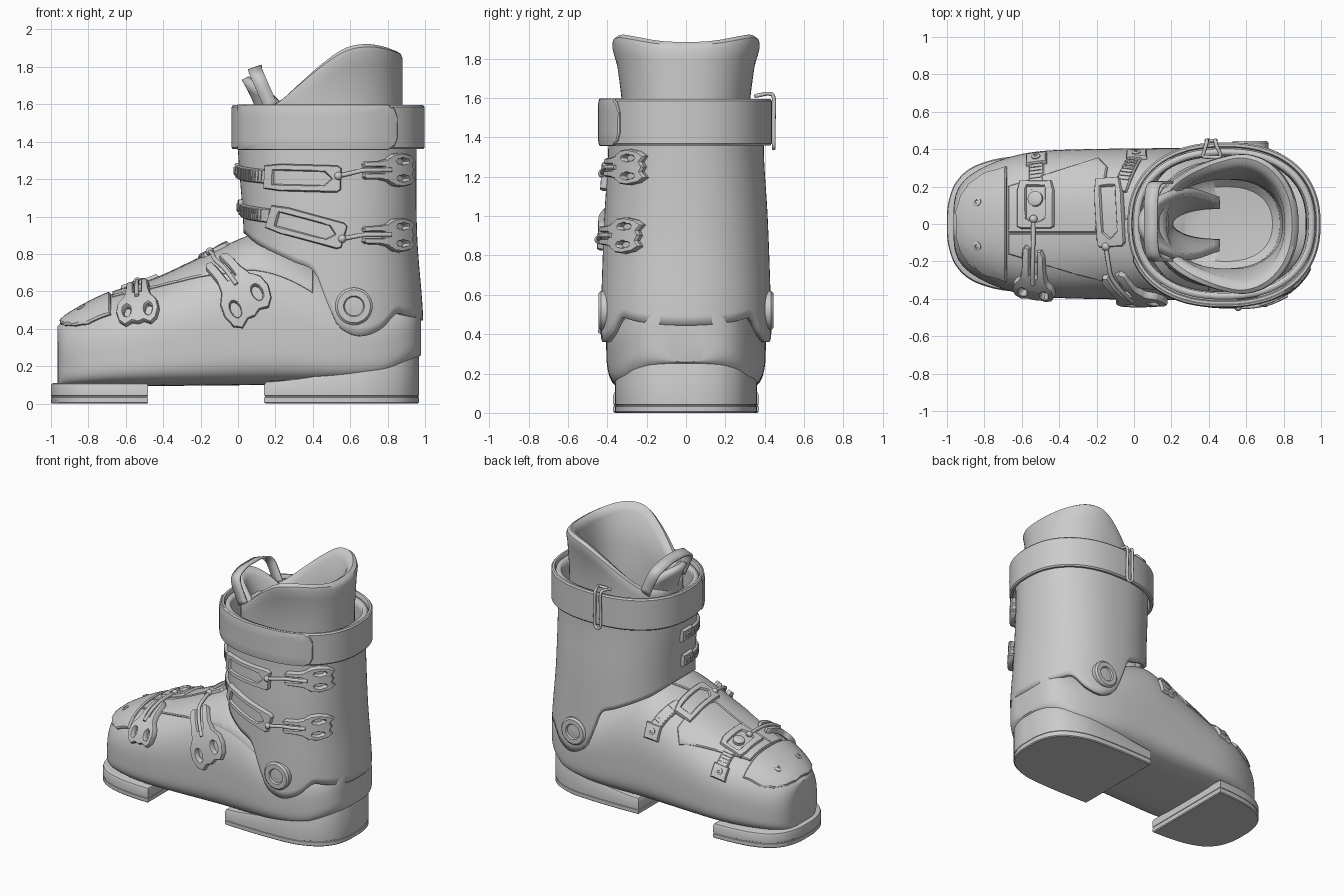
import bpy, bmesh
from math import sin, cos, pi, radians, copysign
from mathutils import Vector as V
from mathutils.bvhtree import BVHTree

if "Cube" in bpy.data.objects:
    bpy.data.objects.remove(bpy.data.objects["Cube"])

def at(tab, x):
    """Smooth interpolation through (x, value) pairs."""
    x = min(max(x, tab[0][0]), tab[-1][0])
    i = next((k for k in range(len(tab) - 2) if x <= tab[k + 1][0]), len(tab) - 2)
    def m(k):
        a, b = tab[max(k - 1, 0)], tab[min(k + 1, len(tab) - 1)]
        return (b[1] - a[1]) / (b[0] - a[0])
    (x0, y0), (x1, y1) = tab[i], tab[i + 1]
    h = x1 - x0
    t = (x - x0) / h
    return ((2*t**3 - 3*t*t + 1)*y0 + (t**3 - 2*t*t + t)*h*m(i)
            + (3*t*t - 2*t**3)*y1 + (t**3 - t*t)*h*m(i + 1))

def smooth_path(pts, k):
    cols = [[(i, p[c]) for i, p in enumerate(pts)] for c in range(len(pts[0]))]
    return [V([at(c, t/k) for c in cols]) for t in range((len(pts) - 1)*k + 1)]

def sp(v, e):
    return copysign(abs(v) ** e, v)

def finish(name, me, thick=0):
    ob = bpy.data.objects.new(name, me)
    bpy.context.collection.objects.link(ob)
    if thick:
        mod = ob.modifiers.new("thickness", 'SOLIDIFY')
        mod.thickness, mod.offset = thick, -1

def loft(name, rings, closed=True, cap0=False, cap1=False, thick=0):
    n = len(rings[0])
    faces = [(r*n + i, r*n + (i+1) % n, (r+1)*n + (i+1) % n, (r+1)*n + i)
             for r in range(len(rings) - 1) for i in range(n if closed else n - 1)]
    if cap0: faces.append(tuple(range(n))[::-1])
    if cap1: faces.append(tuple(range((len(rings) - 1)*n, len(rings)*n)))
    me = bpy.data.meshes.new(name)
    me.from_pydata([tuple(p) for r in rings for p in r], [], faces)
    me.update()
    finish(name, me, thick)
    co = [v.co.copy() for v in me.vertices]
    return BVHTree.FromPolygons(co, faces), [v.normal.copy() for v in me.vertices], faces

def hit(surf, p, n):
    bvh, nor, faces = surf
    loc, _, idx, _ = bvh.ray_cast(p + n*3, -n)
    if loc is None:
        loc, _, idx, _ = bvh.find_nearest(p)
    return loc, sum((nor[i] for i in faces[idx]), V((0, 0, 0))).normalized()

def conform(name, loops, o, u, n, surf, lo=-.012, hi=.02, edge=.006):
    """Plate with 2D outlines (and holes) wrapped on a surface, top edge chamfered."""
    o, u, n = V(o), V(u), V(n).normalized()
    u = (u - n*u.dot(n)).normalized()
    w = n.cross(u)
    bm = bmesh.new()
    for lp in loops:
        vs = [bm.verts.new((a, b, 0)) for a, b in lp]
        for i in range(len(vs)):
            bm.edges.new((vs[i - 1], vs[i]))
    bmesh.ops.triangle_fill(bm, edges=bm.edges[:], use_beauty=True, normal=(0, 0, 1))
    for ax in (0, 1):
        c = [v.co[ax] for v in bm.verts]
        k = int((max(c) - min(c)) / .035)
        for i in range(1, k + 1):
            p, d = V((0, 0, 0)), V((0, 0, 0))
            p[ax], d[ax] = min(c) + (max(c) - min(c))*i/(k + 1), 1
            bmesh.ops.bisect_plane(bm, geom=bm.verts[:] + bm.edges[:] + bm.faces[:], plane_co=p, plane_no=d)
    ex = bmesh.ops.extrude_face_region(bm, geom=bm.faces[:], use_keep_orig=True)['geom']
    for g in ex:
        if isinstance(g, bmesh.types.BMVert): g.co.z = 1
    bmesh.ops.recalc_face_normals(bm, faces=bm.faces[:])
    if edge:
        top = [f for f in bm.faces if f.calc_center_median().z > .9]
        bmesh.ops.inset_region(bm, faces=top, thickness=edge, use_even_offset=False, use_boundary=True)
        keep = {v for f in top for v in f.verts}
        for v in bm.verts:
            v.co.z = 1 if v in keep else .72 if v.co.z > .5 else 0
    for v in bm.verts:
        loc, nor = hit(surf, o + u*v.co.x + w*v.co.y, n)
        v.co = loc + nor*(lo + (hi - lo)*v.co.z)
    me = bpy.data.meshes.new(name)
    bm.to_mesh(me)
    bm.free()
    finish(name, me)

def rect(l, h, cx=0, cy=0):
    return [(cx - l/2, cy - h/2), (cx + l/2, cy - h/2), (cx + l/2, cy + h/2), (cx - l/2, cy + h/2)]

def lathe(name, prof, loc, n):
    q = V((0, 0, 1)).rotation_difference(V(n))
    loft(name, [[V(loc) + q @ V((r*cos(a), r*sin(a), h)) for a in [2*pi*i/32 for i in range(32)]]
                for r, h in prof], cap1=True)

def tube(name, pts, r):
    pts = smooth_path(pts, 6)
    rings, nrm = [], None
    for i, p in enumerate(pts):
        t = (pts[min(i + 1, len(pts) - 1)] - pts[max(i - 1, 0)]).normalized()
        nrm = t.orthogonal() if nrm is None else nrm - t*nrm.dot(t)
        nrm.normalize()
        b = t.cross(nrm)
        rings.append([p + (nrm*cos(a) + b*sin(a))*r for a in [2*pi*k/10 for k in range(10)]])
    loft(name, rings, cap0=True, cap1=True)

# Lower shell, lofted toe to heel
W = [(-.97, .33), (-.6, .39), (-.3, .4), (.4, .405), (.7, .39), (.98, .36)]
ZT = [(-.97, .41), (-.9, .47), (-.7, .575), (-.45, .655), (-.2, .77), (0, .865), (.12, .9), (.3, .84), (.6, .66), (.98, .6)]
ZB = [(-.97, .09), (.2, .1), (.6, .11), (.8, .14), (.98, .26)]
rings = []
for i in range(1, 80):
    x = .0075 - .9725*cos(pi*i/80)
    w = at(W, x)*(1 - abs((x - .0075)/.973)**4)**.25
    zb, zt = at(ZB, x), at(ZT, x)
    zc = zb + .36*(zt - zb)
    rings.append([(x, w*sp(cos(a), .8 if sin(a) > 0 else .45),
                   zc + (zt - zc if sin(a) > 0 else zc - zb)*sp(sin(a), .8 if sin(a) > 0 else .45))
                  for a in [2*pi*(k + .5)/96 for k in range(96)]])
shell = loft("lower_shell", rings, cap0=True, cap1=True)

def oval(z, a, xf, xb, ry, e=.87):
    return V(((xf + xb)/2 + (xb - xf)/2*sp(cos(a), e), ry*sp(sin(a), e), z))

ANG = [2*pi*(k + .5)/128 for k in range(128)]

# Upper cuff with a scalloped lower edge
CF = [(.36, .02), (.9, .03), (1.35, 0), (1.6, -.005)]
CB = [(.36, .99), (.5, .988), (.9, .958), (1.35, .955), (1.6, .97)]
CY = [(.36, .435), (.6, .43), (1, .415), (1.35, .395), (1.6, .405)]
CZ = [(.0, .93), (.1, .85), (.3, .755), (.41, .7), (.46, .57), (.52, .43), (.58, .38), (.66, .36), (.76, .4), (.84, .48), (.9, .47), (.98, .445)]
rings = []
for j in range(25):
    r = []
    for a in ANG:
        zb = at(CZ, oval(.6, a, .02, .98, .43).x)
        z = zb + (1.57 - zb)*j/24
        r.append(oval(z, a, at(CF, z), at(CB, z), at(CY, z)))
    rings.append(r)
cuff = loft("upper_cuff", rings, thick=.035)

# Power strap with rounded edges, its overlapping end and wire loop
prof = [(.028, 1.37), (.022, 1.36), (.008, 1.36), (0, 1.37), (0, 1.48), (0, 1.585), (.008, 1.595), (.022, 1.595), (.028, 1.585), (.028, 1.37)]
strap = loft("power_strap", [[oval(z, a, -.035 + d, .998 - d, .437 - d) for a in ANG] for d, z in prof])
conform("power_strap_end", [[(.0, 1.36), (.8, 1.36), (.835, 1.38), (.85, 1.42), (.85, 1.53), (.835, 1.575), (.8, 1.595), (.0, 1.595)]],
        (0, -.4, 0), (1, 0, 0), (0, -1, 0), strap, -.01, .011)
side = [(.36, 1.612), (.42, 1.622), (.446, 1.6), (.446, 1.48), (.446, 1.36)]
loop = [(.39 - max(0, .44 - y)*.3, y, z) for y, z in side]
loop += [(.825 - x, y, z) for x, y, z in loop[::-1]]
tube("strap_loop", loop + loop[:1], .01)

# Padded liner: outer wall, rounded rim, inner wall, floor
LZ = [(.1, 1.58), (.2, 1.62), (.3, 1.7), (.45, 1.82), (.58, 1.9), (.7, 1.922), (.8, 1.91), (.88, 1.885)]
LY = [(.86, .34), (1.4, .325), (1.6, .323), (1.75, .345), (1.92, .4)]
rings = []
prof = [(0, 1, 0), (0, 1, .4), (0, 1, .7), (0, 1, .9), (0, 0, -.04), (.01, 0, -.015), (.035, 0, 0), (.06, 0, -.015),
        (.075, 0, -.05), (.085, 1, .75), (.09, 1, .45), (.1, 1, .05), (.14, 1, .01), (.25, 1, 0)]
for d, scaled, f in prof:
    r = []
    for a in ANG:
        zt = at(LZ, oval(0, a, .1, .88, .3).x)
        z = .86 + (zt - .86)*f if scaled else zt + f
        r.append(oval(z, a, .1 + d, .88 - d, at(LY, z) - d))
    rings.append(r)
loft("liner", rings, cap1=True)

# Liner tongue and pull loop
TX = [(1, .17), (1.3, .14), (1.6, .085), (1.73, .02)]
TY = [(1, .12), (1.25, .15), (1.55, .225), (1.73, .25)]
rings = []
for j in range(13):
    r = []
    for k in range(41):
        f = radians(-88 + 176*k/40)
        z = 1 + (.73 - .5*(abs(f)/1.53)**2.6)*j/12
        r.append((.48 - (.48 - at(TX, z))*cos(f)**.8, -at(TY, z)*sin(f), z))
    rings.append(r)
loft("liner_tongue", rings, closed=False, thick=.04)
rib = smooth_path([(.18, -.2, 1.58), (.11, -.19, 1.74), (.09, -.1, 1.79), (.09, .02, 1.8), (.09, .13, 1.79), (.11, .22, 1.74), (.18, .23, 1.58)], 6)
loft("pull_loop", [[p - V((.035, 0, .012)), p + V((.035, 0, .012))] for p in rib], closed=False, thick=.014)

# Sole blocks
def sole(name, half, top, flip):
    half = half + [(x, -y) for x, y in half[::-1] if y]
    pts = smooth_path(half, 6)
    pts = pts[::-1] if flip else pts
    cx = sum(p[0] for p in half)/len(half)
    lv = [(0, .02), (.006, 0), (.032, 0), (.034, .01), (.041, .01), (.043, 0), (None, 0), (None, .02), (None, .06)]
    loft(name, [[(cx + (x - cx)*(1 - d), y*(1 - d), top(x) - (.02 if d == 0 else .005 if d < .03 else 0) if z is None else z)
                 for x, y in pts] for z, d in lv], cap0=True, cap1=True)
sole("toe_sole", [(-.48, .37), (-.6, .365), (-.75, .345), (-.88, .295), (-.96, .21), (-.995, .1), (-1, 0)], lambda x: .11, False)
sole("heel_sole", [(.14, .355), (.3, .36), (.5, .36), (.7, .345), (.85, .285), (.93, .2), (.963, .1), (.968, 0)],
     lambda x: .12 + .16*max(0, (x - .14)/.83)**1.5, True)

X, Y, Z = V((1, 0, 0)), V((0, 1, 0)), V((0, 0, 1))
T = (0, 0, .6)
# Toe cap and overlapping instep flaps
half = [(-.68, .3), (-.8, .265), (-.87, .215), (-.92, .15), (-.945, .07)]
conform("toe_cap", [half + [(x, -y) for x, y in half[::-1]]], T, X, Z, shell, hi=.018)
conform("side_flap", [[(-.67, -.05), (-.67, -.16), (-.3, -.27), (-.05, -.33), (.12, -.35), (.4, -.36), (.4, .1), (.1, .1), (-.2, -.05)]], T, X, Z, shell, hi=.011)
conform("instep_flap", [[(-.67, -.045), (-.2, -.045), (-.14, .3), (-.19, .35), (-.67, .2)]], T, X, Z, shell, hi=.014)

# Cuff pivots on both sides
for s, tag in ((-1, "near"), (1, "far")):
    loc, nor = hit(cuff, V((.62, s*.4, .52)), Y*s)
    lathe("pivot_" + tag, [(.1, -.04), (.1, .008), (.088, .02), (.056, .02), (.05, .008), (.045, .008), (.01, .012)], loc, Y*s)

# Buckle frames: base plate and raised open rim
up_diag, fr_diag = V((0, .5, .87)), V((-.8, -.6, 0))
frames = [("upper", cuff, (.35, -.4, 1.205), (1, 0, -.03), -Y, .4, .145), ("lower", cuff, (.37, -.4, .945), (1, 0, -.28), -Y, .41, .145),
          ("instep", shell, (-.125, .06, .8), (.06, -1, 0), Z, .36, .15), ("toe", shell, (-.52, .1, .66), -Y, Z, .25, .2)]
for tag, s, o, u, n, l, h in frames:
    a, b = l/2, h/2
    out = [(-a, -b*.85), (-a*.6, -b), (a*.9, -b), (a, -b*.8), (a, b*.8), (a*.9, b), (-a*.6, b), (-a, b*.85)]
    k = [(-a*.75, -b*.5), (a*.55, -b*.5), (a*.75, 0), (a*.55, b*.5), (-a*.75, b*.5)]
    conform(tag + "_frame_base", [out], o, u, n, s, hi=.016)
    conform(tag + "_frame_rim", [out, k], o, u, n, s, hi=.03)

# Toothed straps with ridges, and their anchors
straps = [("upper", cuff, (.06, -.2, 1.225), (.6, -.8, -.08), fr_diag, .36, .075), ("lower", cuff, (.07, -.2, 1.02), (.6, -.8, -.1), fr_diag, .34, .075),
          ("instep", shell, (-.03, .28, .75), (-.4, -1, .4), up_diag, .26, .08), ("toe", shell, (-.52, .28, .57), (0, -1, .5), up_diag, .22, .08)]
for tag, s, o, u, n, l, h in straps:
    conform(tag + "_strap", [rect(l, h)], o, u, n, s, hi=.016)
    conform(tag + "_teeth", [rect(.01, h*.75, -l/2 + .06 + .022*i) for i in range(int((l - .09)/.022))], o, u, n, s, hi=.021, edge=0)
anchors = [("upper", cuff, (0, 0, 1.245), Y, -X), ("lower", cuff, (.02, -.03, 1.05), Y, -X),
           ("instep", shell, (.015, .36, .65), X, up_diag), ("toe", shell, (-.52, .365, .53), X, up_diag)]
screw = [(.024, -.01), (.024, .005), (.018, .009), (.01, .009), (.008, .004)]
for tag, s, o, u, n in anchors:
    conform(tag + "_anchor", [rect(.11, .085)], o, u, n, s, hi=.022)
    loc, nor = hit(s, V(o), V(n).normalized())
    lathe(tag + "_anchor_screw", screw, loc + nor*.022, nor)
for y in (-.115, .115):
    loc, nor = hit(shell, V((-.83, y, .5)), Z)
    lathe("toe_cap_screw", screw, loc + nor*.016, nor)
loc, nor = hit(shell, V((-.52, .13, .6)), Z)
lathe("toe_frame_knob", [(.04, 0), (.04, .036), (.03, .042), (.005, .044)], loc, nor)

# Buckle levers: forked body with two holes, and pull wires
h = [(.1, .016), (0, .016), (-.005, .035), (.01, .048), (.08, .05), (.12, .06), (.15, .085), (.19, .092), (.23, .08), (.25, .055), (.238, .025)]
body = h + [(.245, 0)] + [(x, -y) for x, y in h[::-1]]
holes = [[(.19 + .026*cos(a), s*.046 + .016*sin(a)) for a in [2*pi*i/12 for i in range(12)]] for s in (1, -1)]
dn = V((0, -.8, .6))
levers = [("upper", cuff, (.665, -.4, 1.245), (1, 0, .02), -Y, 1, (-.13, 0, -.03)), ("lower", cuff, (.665, -.4, .9), X, -Y, 1, (-.11, 0, -.02)),
          ("instep", shell, (-.11, -.25, .735), (.27, -.25, -.33), dn, 1.5, (-.03, .14, .05)), ("toe", shell, (-.53, -.16, .64), (0, -.6, -.8), dn, 1.22, (0, .13, .03))]
for tag, s, o, u, n, k, d in levers:
    conform(tag + "_lever", [[(x*k, y*k) for x, y in lp] for lp in [body] + holes], o, u, n, s, .004, .042)
    o, u = V(o), V(u).normalized()
    pts = []
    for i, p in enumerate((o + V(d), o + V(d)*.5, o, o + u*.06*k, o + u*.13*k)):
        loc, nor = hit(s, p, n)
        pts.append(loc + nor*(.025 + .005*i))
    tube(tag + "_wire", pts, .012)
    lathe(tag + "_wire_joint", [(.022*sin(a), -.022*cos(a)) for a in [.2 + 2.74*i/8 for i in range(9)]], pts[0], (pts[1] - pts[0]).normalized())

for ob in bpy.context.scene.objects:
    ob.select_set(True)
    bpy.context.view_layer.objects.active = ob
bpy.ops.object.shade_smooth_by_angle(angle=radians(38))
